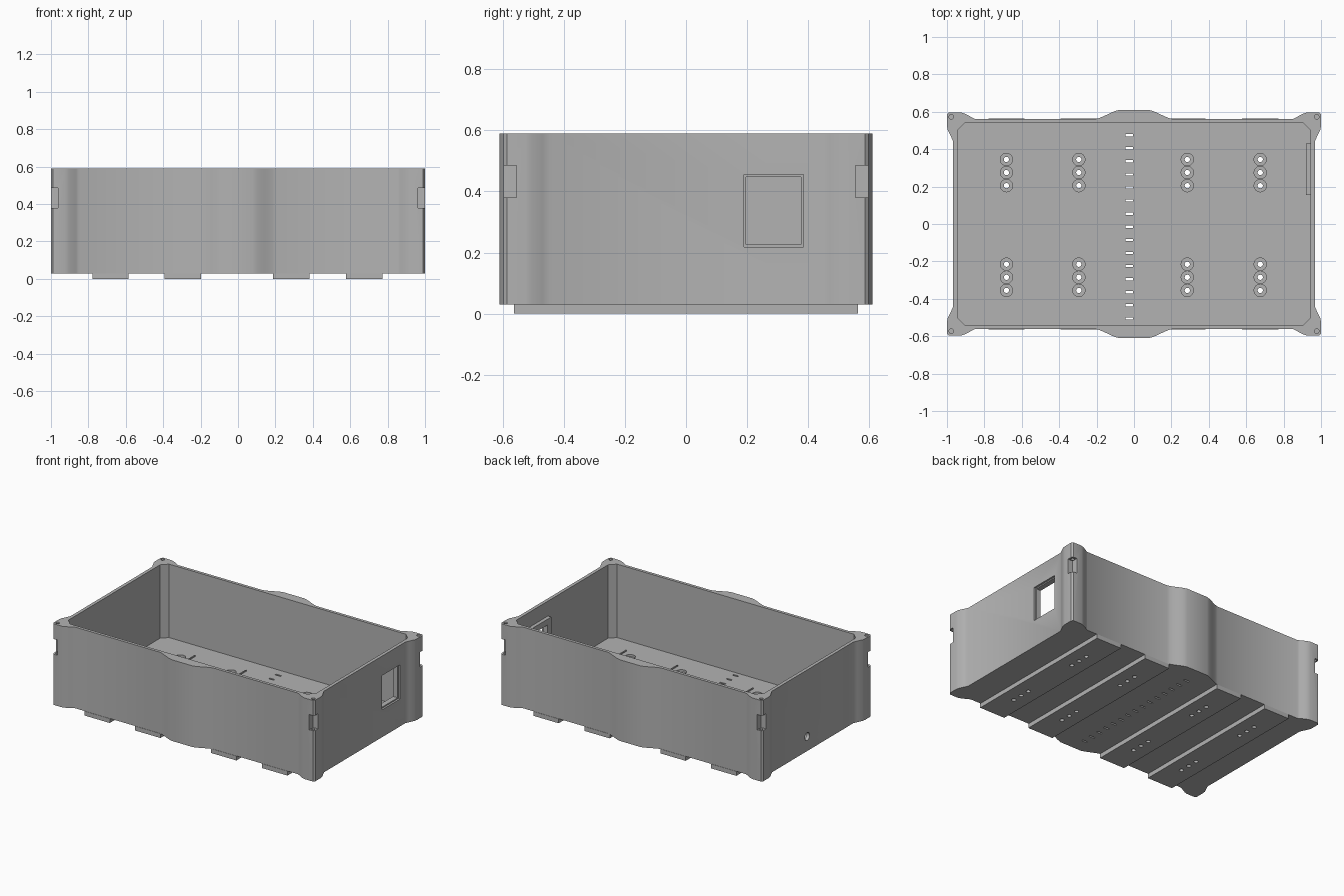
import bpy, bmesh, math
from mathutils import Matrix, Vector

cube = bpy.data.objects.get("Cube")
if cube:
    bpy.data.objects.remove(cube, do_unlink=True)

BASE, FLOOR, TOP = 0.03, 0.083, 0.59
STRIP_X = (-0.682, -0.295, 0.285, 0.675)
GROUP_Y = (0.275, -0.285)

grey = bpy.data.materials.new("plain grey")
grey.use_nodes = True
grey.diffuse_color = (0.45, 0.45, 0.45, 1)
grey.node_tree.nodes["Principled BSDF"].inputs["Base Color"].default_value = (0.45, 0.45, 0.45, 1)


def finish(bm, name):
    bmesh.ops.recalc_face_normals(bm, faces=bm.faces)
    mesh = bpy.data.meshes.new(name)
    bm.to_mesh(mesh)
    bm.free()
    mesh.materials.append(grey)
    ob = bpy.data.objects.new(name, mesh)
    bpy.context.collection.objects.link(ob)
    return ob


def add_box(bm, x, y, z):
    lo, hi = zip(x, y, z)
    lo, hi = Vector(lo), Vector(hi)
    bmesh.ops.create_cube(bm, size=1, matrix=Matrix.Translation((lo + hi) / 2)
                          @ Matrix.Diagonal((*(hi - lo), 1)))


def add_rod(bm, centre, radius, depth, turn=Matrix()):
    bmesh.ops.create_cone(bm, cap_ends=True, segments=24, radius1=radius, radius2=radius,
                          depth=depth, matrix=Matrix.Translation(centre) @ turn)


def boxes(name, items):
    bm = bmesh.new()
    for item in items:
        add_box(bm, *item)
    return finish(bm, name)


def prism(name, quarter, z0, z1):
    """Extrude an outline given by its +x +y quarter, mirrored on both axes."""
    half = quarter + [(-x, y) for x, y in reversed(quarter)]
    outline = half + [(-x, -y) for x, y in half]
    bm = bmesh.new()
    face = bm.faces.new([bm.verts.new((x, y, z0)) for x, y in outline])
    top = bmesh.ops.extrude_face_region(bm, geom=[face])
    verts = [v for v in top["geom"] if isinstance(v, bmesh.types.BMVert)]
    bmesh.ops.translate(bm, verts=verts, vec=(0, 0, z1 - z0))
    return finish(bm, name)


def cut(ob, cutters):
    for cutter in cutters:
        mod = ob.modifiers.new("cut", 'BOOLEAN')
        mod.operation, mod.solver, mod.object = 'DIFFERENCE', 'EXACT', cutter
        bpy.ops.object.select_all(action='DESELECT')
        bpy.context.view_layer.objects.active = ob
        ob.select_set(True)
        bpy.ops.object.modifier_apply(modifier=mod.name)


def blend(a, b, steps=6):
    """S-shaped curve between two wall levels along x."""
    return [(a[0] + (b[0] - a[0]) * i / steps,
             a[1] + (b[1] - a[1]) * (0.6 * i / steps + 0.2 * (1 - math.cos(math.pi * i / steps))))
            for i in range(steps + 1)]


# Outer tub with flared corner posts and a bulge in each long wall
quarter = [(0.968, 0.445), (0.98, 0.47), (0.997, 0.505), (1, 0.525), (1, 0.585), (0.99, 0.597),
           (0.925, 0.597), (0.905, 0.59)]
quarter += blend((0.895, 0.585), (0.85, 0.561), 3)
quarter += blend((0.205, 0.561), (0.08, 0.61))
body = prism("tub_body", quarter, BASE, TOP)

# Cutters
cavity = prism("cavity_cutter", [(0.945, 0.5), (0.905, 0.54)], FLOOR, TOP + 0.1)
notches = boxes("notch_cutter", [
    (sorted((sx * 0.962, sx * 1.1)), sorted((sy * 0.555, sy * 0.7)), (0.38, 0.485))
    for sx in (-1, 1) for sy in (-1, 1)])
window = boxes("window_cutter", [((0.85, 1.1), (0.197, 0.377), (0.227, 0.447))])
window_step = boxes("window_step_cutter", [((0.955, 1.1), (0.189, 0.385), (0.219, 0.455))])
slots = boxes("slot_cutter", [
    ((-0.045, -0.005), (y - 0.006, y + 0.006), (-0.1, 0.2))
    for y in (0.475 - 0.07 * i for i in range(15))])

bm = bmesh.new()
for sx in (-1, 1):
    for sy in (-1, 1):
        add_rod(bm, (sx * 0.977, sy * 0.573, 0.5), 0.012, 0.4)
add_rod(bm, (-0.96, 0.06, 0.13), 0.026, 0.1, Matrix.Rotation(math.pi / 2, 4, 'Y'))
rods = finish(bm, "screw_and_cable_hole_cutter")

holes, sinks = bmesh.new(), bmesh.new()
for x in STRIP_X:
    for gy in GROUP_Y:
        for dy in (-0.07, 0, 0.07):
            add_rod(holes, (x, gy + dy, 0.05), 0.014, 0.3)
            add_rod(sinks, (x, gy + dy, FLOOR), 0.033, 0.03)
holes = finish(holes, "floor_hole_cutter")
sinks = finish(sinks, "countersink_cutter")

cut(body, [cavity, notches, window, window_step, rods, slots, sinks, holes])

# Mounting strips under the floor
strips = boxes("bottom_strips", [((x - 0.097, x + 0.097), (-0.563, 0.563), (0, BASE))
                                 for x in STRIP_X])
cut(strips, [holes])

# Frame behind the window opening
frame = boxes("window_frame", [((0.92, 0.946), (0.155, 0.43), (0.187, 0.487))])
cut(frame, [window])

# L-shaped locating ribs on the floor
ribs = []
for x in STRIP_X:
    for s in (-1, 1):
        ribs.append(((x + 0.065, x + 0.072), sorted((s * 0.13, s * 0.41)), (FLOOR - 0.002, FLOOR + 0.008)))
        ribs.append(((x - 0.07, x + 0.065), sorted((s * 0.13, s * 0.138)), (FLOOR - 0.002, FLOOR + 0.008)))
ribs = boxes("floor_ribs", ribs)

for cutter in (cavity, notches, window, window_step, rods, slots, holes, sinks):
    bpy.data.objects.remove(cutter, do_unlink=True)

bpy.ops.object.select_all(action='DESELECT')
for ob in (body, strips, frame, ribs):
    ob.select_set(True)
bpy.context.view_layer.objects.active = body
bpy.ops.object.shade_smooth_by_angle(angle=math.radians(35))
